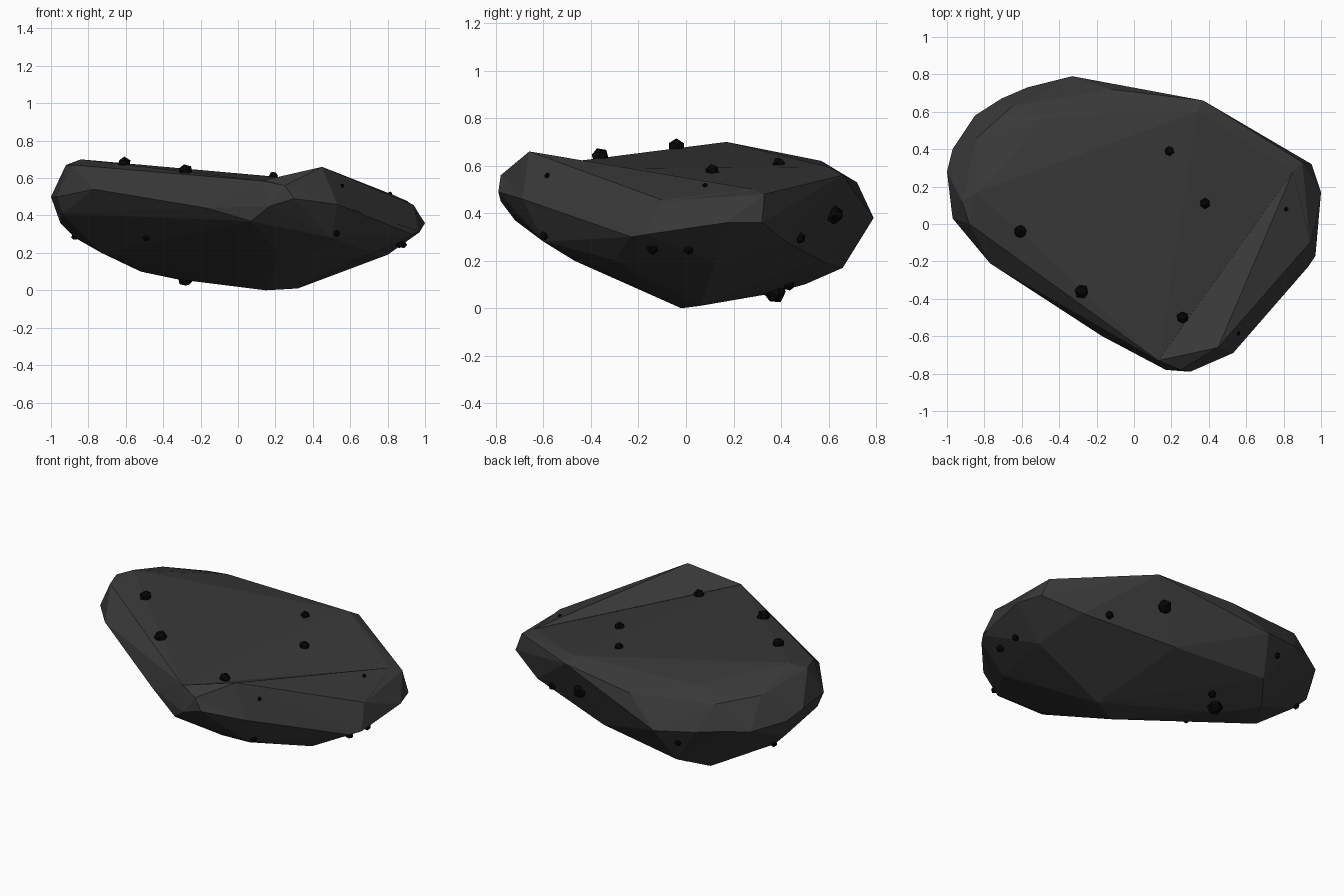
import bpy, bmesh
from mathutils import Vector
from mathutils.bvhtree import BVHTree

if "Cube" in bpy.data.objects:
    bpy.data.objects.remove(bpy.data.objects["Cube"])


def material(name, v):
    m = bpy.data.materials.new(name)
    m.diffuse_color = (v, v, v, 1)
    m.use_nodes = True
    m.node_tree.nodes["Principled BSDF"].inputs["Base Color"].default_value = m.diffuse_color
    return m


stone = material("dark_stone", 0.04)
black = material("black_grain", 0.002)


def hull(name, points):
    bm = bmesh.new()
    for p in points:
        bm.verts.new(p)
    res = bmesh.ops.convex_hull(bm, input=bm.verts[:])
    junk = {g for g in res["geom_interior"] + res["geom_unused"]
            if isinstance(g, bmesh.types.BMVert)}
    bmesh.ops.delete(bm, geom=list(junk), context='VERTS')
    bmesh.ops.recalc_face_normals(bm, faces=bm.faces[:])
    me = bpy.data.meshes.new(name)
    bm.to_mesh(me)
    bm.free()
    ob = bpy.data.objects.new(name, me)
    bpy.context.collection.objects.link(ob)
    me.materials.append(stone)
    return ob


# Faceted boulder: top plateau, rim, widest belt, keel
plateau = [(-.84, .17, .70), (-.92, .12, .67), (-.88, 0, .67), (.13, -.73, .585),
           (.94, -.1, .45), (.85, .28, .5), (.34, .6, .595), (-.47, .57, .62)]
rim = [(-.12, .72, .53), (-.65, .63, .57), (-.84, .46, .61), (.37, .66, .56),
       (.9, .33, .48), (.25, -.78, .56)]
belt = [(-1, .28, .5), (-.97, .4, .46), (-.85, .58, .43), (-.71, .67, .43),
        (-.57, .73, .41), (-.33, .79, .38), (.95, .32, .36), (1, .17, .36),
        (.97, -.17, .31), (.93, -.23, .3), (.53, -.69, .46), (.3, -.79, .49),
        (.17, -.78, .45), (-.17, -.6, .44), (-.77, -.21, .54), (-.97, .03, .5),
        (-.94, .05, .41), (.07, -.72, .37)]
keel = [(.15, -.02, 0), (.32, .06, .01), (.8, .12, .19), (.73, .42, .28),
        (-.4, .66, .17), (-.52, .5, .1), (-.33, .35, .06), (-.73, .2, .2),
        (.72, -.3, .2), (.5, -.6, .28), (.22, -.47, .2), (-.95, .38, .36),
        (-.87, .37, .28), (.17, .57, .2)]
boulder = hull("boulder", plateau + rim + belt + keel)

# Raised lip at the front right corner, merged into the boulder
lip = hull("corner_lip", [(.45, -.66, .66), (.13, -.73, .587), (.85, .28, .502),
                          (.94, -.1, .455), (.25, -.78, .56), (.53, -.69, .46),
                          (.97, -.17, .315), (.99, .15, .37), (.4, -.3, .4)])
mod = boulder.modifiers.new("merge_lip", 'BOOLEAN')
mod.operation = 'UNION'
mod.solver = 'EXACT'
mod.object = lip
lip.hide_render = True
lip.hide_set(True)

# Small black grains stuck on the surface
dg = bpy.context.evaluated_depsgraph_get()
tree = BVHTree.FromObject(boulder.evaluated_get(dg), dg)
grains = [(-.61, -.04, .66, .037), (-.28, -.36, .63, .039), (.26, -.5, .58, .033),
          (.38, .11, .58, .031), (.19, .39, .62, .027), (.81, .08, .51, .012),
          (.58, -.6, .57, .012), (-.28, .38, .05, .047), (-.21, .44, .08, .025),
          (.58, .47, .3, .025), (.29, .61, .4, .044), (-.45, .72, .31, .02),
          (.86, -.14, .26, .025), (.87, .01, .26, .022), (.52, -.59, .31, .02),
          (-.55, -.2, .17, .02), (-.87, .38, .29, .02)]
for i, (x, y, z, r) in enumerate(grains):
    co, normal, _, _ = tree.find_nearest(Vector((x, y, z)))
    bpy.ops.mesh.primitive_ico_sphere_add(subdivisions=1, radius=r,
                                          location=co + normal * r * 0.15,
                                          rotation=(i, i * 2, i * 3))
    grain = bpy.context.object
    grain.name = "grain"
    grain.data.materials.append(black)
